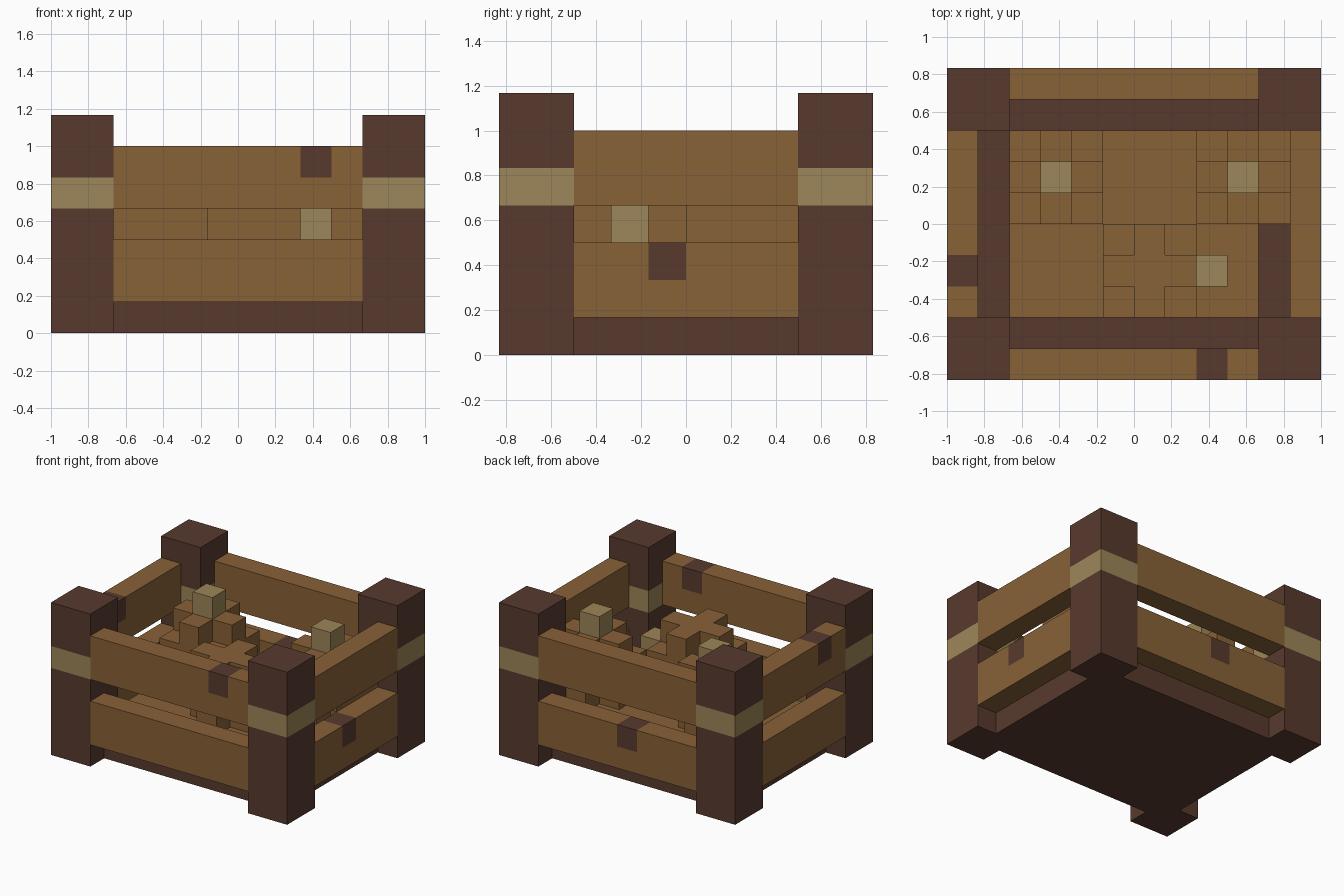
import bpy
import bmesh
from itertools import product
from mathutils import Vector

U = 1 / 6  # one block

if "Cube" in bpy.data.objects:
    bpy.data.objects.remove(bpy.data.objects["Cube"])


def make_material(name, rgb):
    mat = bpy.data.materials.new(name)
    mat.use_nodes = True
    color = (*rgb, 1)
    mat.diffuse_color = color
    bsdf = mat.node_tree.nodes["Principled BSDF"]
    bsdf.inputs["Base Color"].default_value = color
    bsdf.inputs["Roughness"].default_value = 0.9
    return mat


BROWN = make_material("plank brown", (0.25, 0.122, 0.039))
DARK = make_material("dark wood", (0.097, 0.042, 0.027))
TAN = make_material("pale tan", (0.34, 0.24, 0.1))


def finish(name, bm, mats):
    mesh = bpy.data.meshes.new(name)
    bmesh.ops.scale(bm, vec=(U, U, U), verts=bm.verts)
    bm.normal_update()
    bm.to_mesh(mesh)
    bm.free()
    for mat in mats:
        mesh.materials.append(mat)
    obj = bpy.data.objects.new(name, mesh)
    bpy.context.collection.objects.link(obj)
    return obj


def box(name, low, high, mats, mark=None):
    """Box in block units; faces inside the mark range take the second colour."""
    low, high = Vector(low), Vector(high)
    bm = bmesh.new()
    bmesh.ops.create_cube(bm, size=1)
    bmesh.ops.scale(bm, vec=high - low, verts=bm.verts)
    bmesh.ops.translate(bm, vec=(low + high) / 2, verts=bm.verts)
    if mark:
        for axis, (start, end) in enumerate(zip(*mark)):
            normal = Vector((0, 0, 0))
            normal[axis] = 1
            for cut in (start, end):
                if low[axis] < cut < high[axis]:
                    bmesh.ops.bisect_plane(
                        bm, geom=bm.verts[:] + bm.edges[:] + bm.faces[:],
                        plane_co=normal * cut, plane_no=normal)
        for face in bm.faces:
            c = face.calc_center_median()
            if all(a - 0.01 <= v <= b + 0.01 for a, v, b in zip(mark[0], c, mark[1])):
                face.material_index = 1
    return finish(name, bm, mats)


def tuber(name, center):
    """Three-block cube with its eight corner blocks missing."""
    cells = {c for c in product((-1, 0, 1), repeat=3) if 0 in c}
    bm = bmesh.new()
    for cell in cells:
        for axis, sign in product(range(3), (-1, 1)):
            side = list(cell)
            side[axis] += sign
            if tuple(side) in cells:
                continue
            n, u, v = Vector(), Vector(), Vector()
            n[axis] = sign / 2
            u[(axis + 1) % 3] = 0.5
            v[(axis + 2) % 3] = 0.5 * sign
            mid = Vector(center) + Vector(cell) + n
            bm.faces.new([bm.verts.new(mid + p) for p in (-u - v, u - v, u + v, v - u)])
    bmesh.ops.remove_doubles(bm, verts=bm.verts, dist=0.001)
    return finish(name, bm, [BROWN])


def stem(name, center):
    c, half = Vector(center), Vector((0.5, 0.5, 0.5))
    return box(name, c - half, c + half, [TAN])


# Floor and the layer of contents lying on it
box("floor", (-5, -4, 0), (5, 4, 1), [DARK])
box("bottom_layer", (-4, -3, 1), (4, 3, 2), [BROWN])

# Corner posts with a pale band
for y_name, sy in (("front", -1), ("back", 1)):
    for x_name, sx in (("right", -1), ("left", 1)):
        x, y = sx * 5, sy * 4
        box(f"{y_name}_{x_name}_post", (x - 1, y - 1, 0), (x + 1, y + 1, 7),
            [DARK, TAN], ((-7, -7, 4), (7, 7, 5)))

# Wall planks, some with a dark knot block
knots = {
    "front_upper": ((2, -5, 5), (3, -4, 6)),
    "back_lower": ((-1, 4, 2), (0, 5, 3)),
    "left_lower": ((5, -1, 2), (6, 0, 3)),
    "right_upper": ((-6, -2, 5), (-5, -1, 6)),
}
for level, z in (("lower", 1), ("upper", 4)):
    for wall, s in (("front", -4.5), ("back", 4.5)):
        key = f"{wall}_{level}"
        box(f"{key}_plank", (-4, s - 0.5, z), (4, s + 0.5, z + 2), [BROWN, DARK], knots.get(key))
    for wall, s in (("right", -5.5), ("left", 5.5)):
        key = f"{wall}_{level}"
        box(f"{key}_plank", (s - 0.5, -3, z), (s + 0.5, 3, z + 2), [BROWN, DARK], knots.get(key))

# Root vegetables: two upright, one lying on its side
for name, center, direction in (
        ("right_tuber", (-2.5, 1.5, 3.5), (0, 0, 2)),
        ("left_tuber", (3.5, 1.5, 3.5), (0, 0, 2)),
        ("lying_tuber", (0.5, -1.5, 3.5), (2, 0, 0))):
    tuber(name, center)
    stem(f"{name}_stem", Vector(center) + Vector(direction))
